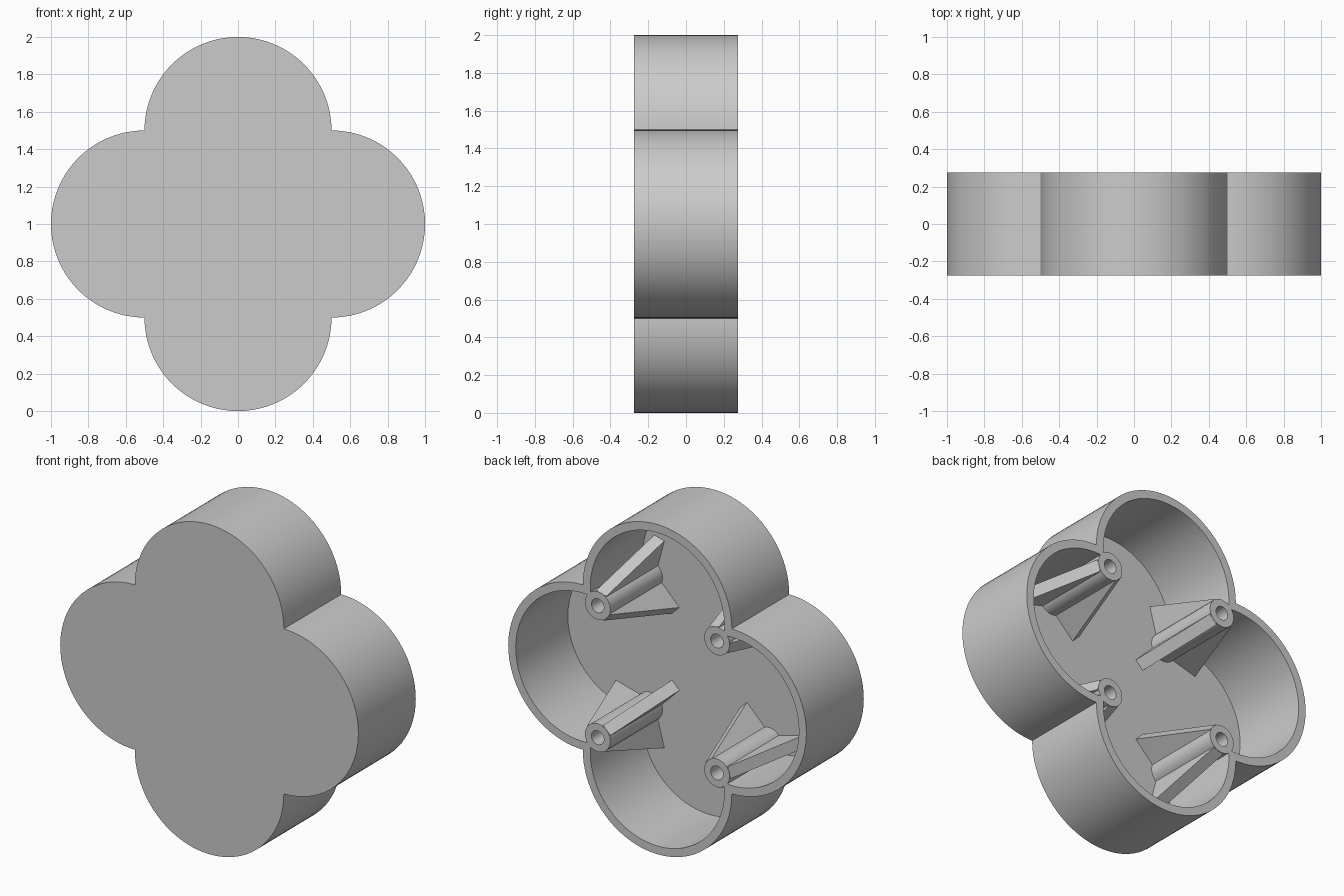
import bpy, bmesh
from math import sin, cos, pi, atan2, sqrt, radians

cube = bpy.data.objects.get("Cube")
if cube:
    bpy.data.objects.remove(cube, do_unlink=True)

HALF = 0.275            # half of the depth
FLOOR = -HALF + 0.05    # inner face of the front plate
LOBE, WALL = 0.5, 0.05  # lobe radius and wall thickness
POST_R, HOLE_R, POST_POS = 0.085, 0.042, 0.4

grey = bpy.data.materials.new("plain_grey")
grey.use_nodes = True
color = (0.6, 0.6, 0.6, 1)
grey.diffuse_color = color
grey.node_tree.nodes["Principled BSDF"].inputs["Base Color"].default_value = color


def finish(name, bm):
    bmesh.ops.recalc_face_normals(bm, faces=bm.faces)
    mesh = bpy.data.meshes.new(name)
    bm.to_mesh(mesh)
    bm.free()
    mesh.materials.append(grey)
    obj = bpy.data.objects.new(name, mesh)
    bpy.context.collection.objects.link(obj)
    bpy.ops.object.select_all(action='DESELECT')
    obj.select_set(True)
    bpy.context.view_layer.objects.active = obj
    bpy.ops.object.shade_smooth_by_angle(angle=radians(30))
    return obj


def ring(bm, points, y):
    return [bm.verts.new((x, y, 1 + z)) for x, z in points]


def bridge(bm, a, b):
    for i in range(len(a)):
        j = (i + 1) % len(a)
        bm.faces.new((a[i], a[j], b[j], b[i]))


def quatrefoil(radius, steps=40):
    # Four arcs, each running from one notch to the next
    t = (LOBE + sqrt(2 * radius ** 2 - LOBE ** 2)) / 2
    half_arc = atan2(t, t - LOBE)
    points = []
    for k in range(4):
        turn = k * pi / 2
        for i in range(steps):
            a = turn - half_arc + 2 * half_arc * i / steps
            points.append((LOBE * cos(turn) + radius * cos(a),
                           LOBE * sin(turn) + radius * sin(a)))
    return points


def circle(cx, cz, r, n=32):
    return [(cx + r * cos(2 * pi * i / n), cz + r * sin(2 * pi * i / n)) for i in range(n)]


# Open-backed shell with a flat front plate
bm = bmesh.new()
outer, inner = quatrefoil(LOBE), quatrefoil(LOBE - WALL)
loops = [ring(bm, outer, -HALF), ring(bm, outer, HALF),
         ring(bm, inner, HALF), ring(bm, inner, FLOOR)]
for a, b in zip(loops, loops[1:]):
    bridge(bm, a, b)
bm.faces.new(loops[0])
bm.faces.new(loops[-1])
finish("shell", bm)


# Hollow screw post
def make_post(name, cx, cz):
    bm = bmesh.new()
    big, small = circle(cx, cz, POST_R), circle(cx, cz, HOLE_R)
    loops = [ring(bm, big, FLOOR), ring(bm, big, HALF),
             ring(bm, small, HALF), ring(bm, small, FLOOR)]
    for a, b in zip(loops, loops[1:]):
        bridge(bm, a, b)
    finish(name, bm)


# Tapered rib leaning on a post
def make_rib(name, cx, cz, angle, half_width=0.035):
    bm = bmesh.new()
    profile = [(0.06, FLOOR), (0.245, FLOOR), (0.083, HALF - 0.005), (0.06, HALF - 0.005)]
    sides = []
    for w in (-half_width, half_width):
        sides.append([bm.verts.new((cx + r * cos(angle) - w * sin(angle), y,
                                    1 + cz + r * sin(angle) + w * cos(angle)))
                      for r, y in profile])
        bm.faces.new(sides[-1])
    bridge(bm, *sides)
    finish(name, bm)


# One post per notch, each with three ribs, the first facing the centre
corners = ("upper_left", "upper_right", "lower_right", "lower_left")
for k, corner in enumerate(corners):
    out = pi / 4 + k * pi / 2
    px, pz = POST_POS * sqrt(2) * cos(out), POST_POS * sqrt(2) * sin(out)
    make_post(corner + "_post", px, pz)
    for j, label in enumerate(("inner", "second", "third")):
        make_rib(f"{corner}_{label}_rib", px, pz, out + pi + j * 2 * pi / 3)
